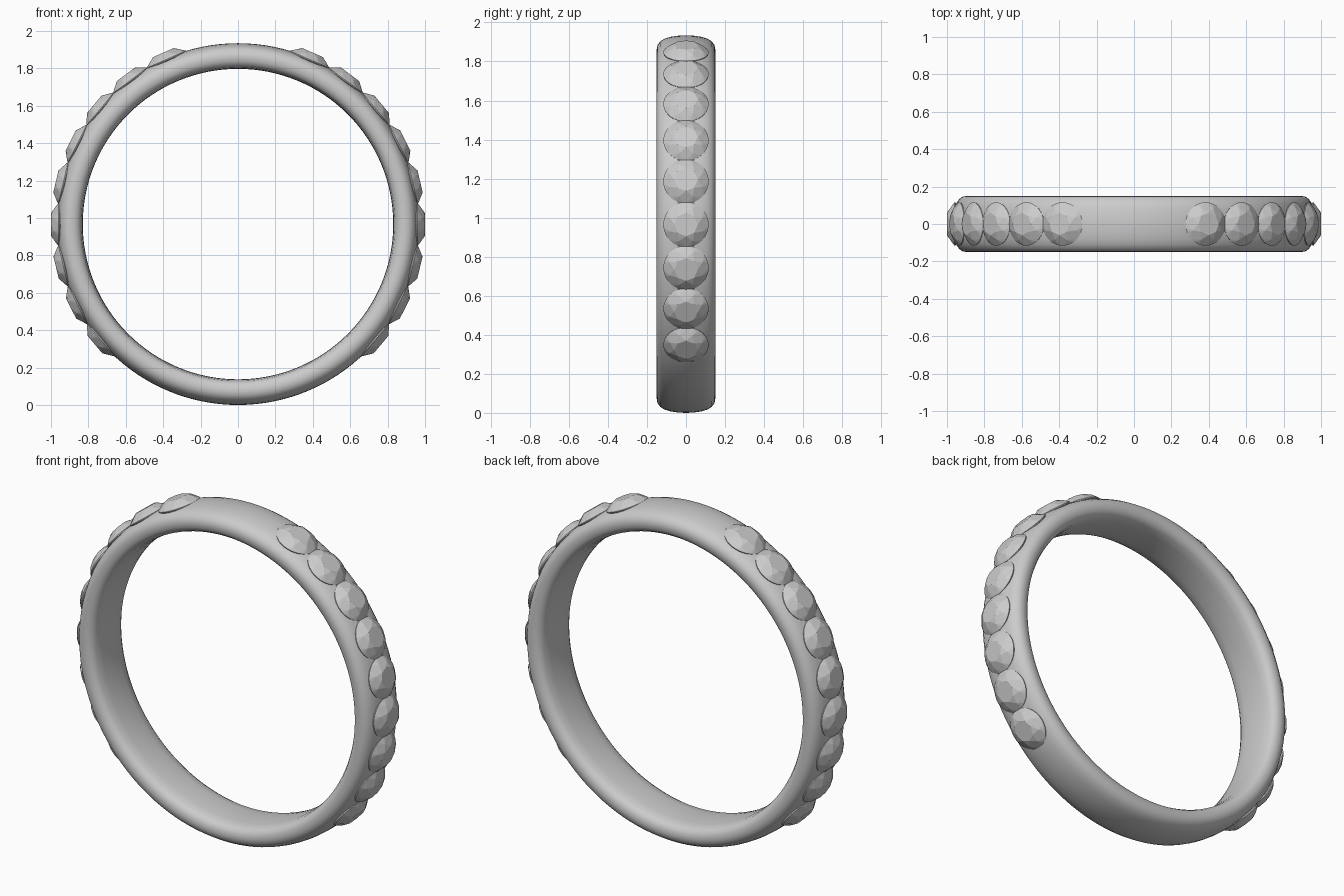
import bpy, bmesh, math
from mathutils import Matrix, Vector

if "Cube" in bpy.data.objects:
    bpy.data.objects.remove(bpy.data.objects["Cube"])

CZ = 0.967          # ring centre height
GIRDLE, TABLE = 0.96, 1.0   # distance of gem girdle and table from ring centre


def finish(name, bm):
    bmesh.ops.recalc_face_normals(bm, faces=bm.faces)
    me = bpy.data.meshes.new(name)
    bm.to_mesh(me)
    bm.free()
    ob = bpy.data.objects.new(name, me)
    bpy.context.collection.objects.link(ob)
    return ob


# Band: comfort-fit half profile (y, radius), mirrored and swept round the y axis
half = [(0, .967), (.04, .965), (.08, .959), (.11, .950), (.132, .936), (.146, .917),
        (.15, .895), (.147, .872), (.136, .852), (.115, .839), (.07, .832), (0, .83)]
profile = half + [(-y, r) for y, r in half[-2:0:-1]]
N = 128
bm = bmesh.new()
rings = []
for i in range(N):
    a = 2 * math.pi * i / N
    rings.append([bm.verts.new((r * math.cos(a), y, CZ + r * math.sin(a))) for y, r in profile])
P = len(profile)
for i in range(N):
    A, B = rings[i], rings[(i + 1) % N]
    for j in range(P):
        k = (j + 1) % P
        bm.faces.new((A[j], A[k], B[k], B[j]))
for f in bm.faces:
    f.smooth = True
finish("band", bm)


# Gem: round brilliant cut with table, star, kite and girdle facets
def gem_mesh():
    bm = bmesh.new()

    def ring(n, r, z, off=0.0):
        return [bm.verts.new((r * math.cos(2 * math.pi * (i + off) / n),
                              r * math.sin(2 * math.pi * (i + off) / n), z)) for i in range(n)]
    h = TABLE - GIRDLE
    table = ring(8, .06, h)
    mid = ring(8, .091, h * .58, .5)
    girdle = ring(32, .116, 0)
    base = ring(32, .114, -.006)
    culet = bm.verts.new((0, 0, -.09))
    bm.faces.new(table)
    for i in range(8):
        n = (i + 1) % 8
        bm.faces.new((table[i], mid[i], table[n]))
        bm.faces.new((table[i], mid[i - 1], girdle[4 * i], mid[i]))
        for k in range(4 * i, 4 * i + 4):
            bm.faces.new((mid[i], girdle[k], girdle[(k + 1) % 32]))
    for k in range(32):
        n = (k + 1) % 32
        bm.faces.new((girdle[k], base[k], base[n], girdle[n]))
        bm.faces.new((base[k], culet, base[n]))
    return bm


# Nine gems on each side, table facing outwards
for side, label in ((1, "right"), (-1, "left")):
    for i in range(9):
        a = math.radians(66.5 - 13.33 * i)
        out = Vector((side * math.cos(a), 0, math.sin(a)))
        rot = out.to_track_quat('Z', 'Y').to_matrix().to_4x4()
        bm = gem_mesh()
        bm.transform(Matrix.Translation(out * GIRDLE + Vector((0, 0, CZ))) @ rot)
        finish(f"gem_{label}_{i + 1}", bm)
